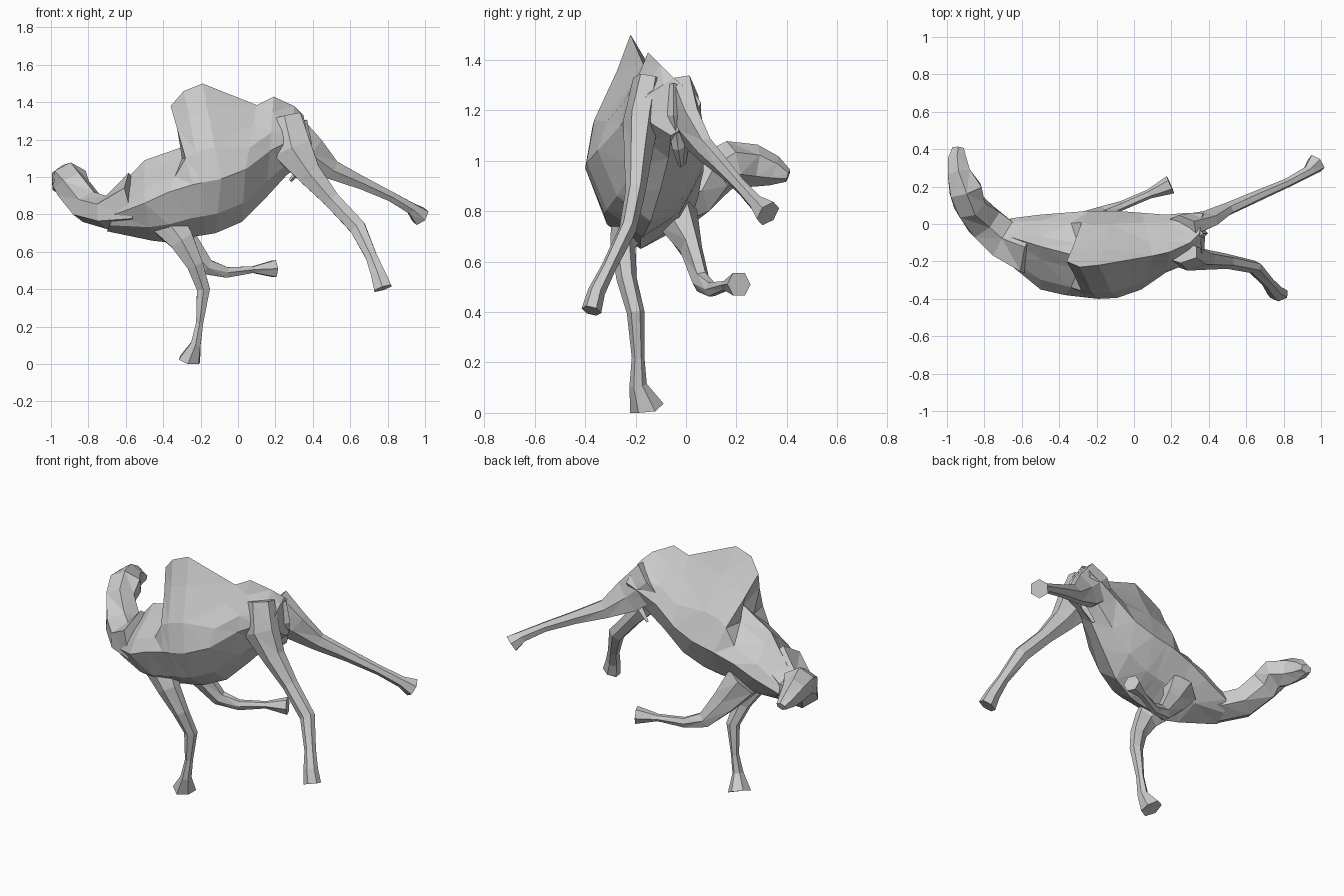
import bpy, bmesh, math
from mathutils import Vector


def loft(name, rings):
    """Join rings of equal point count into one closed, faceted surface."""
    bm = bmesh.new()
    vs = [[bm.verts.new((p[0], p[1], max(p[2], 0))) for p in r] for r in rings]
    n = len(rings[0])
    for a, b in zip(vs, vs[1:]):
        for i in range(n):
            j = (i + 1) % n
            bm.faces.new((a[i], a[j], b[j], b[i]))
    bm.faces.new(vs[0][::-1])
    bm.faces.new(vs[-1])
    bmesh.ops.triangulate(bm, faces=bm.faces[:])
    bmesh.ops.recalc_face_normals(bm, faces=bm.faces[:])
    me = bpy.data.meshes.new(name)
    bm.to_mesh(me)
    bm.free()
    ob = bpy.data.objects.new(name, me)
    bpy.context.collection.objects.link(ob)
    return ob


def tube(name, path, ref, sides=6):
    """Path rows: x, y, z, radius along ref axis, radius across it."""
    c = [Vector(p[:3]) for p in path]
    rings = []
    for i, p in enumerate(path):
        t = (c[min(i + 1, len(c) - 1)] - c[max(i - 1, 0)]).normalized()
        u = (Vector(ref) - t * t.dot(Vector(ref))).normalized()
        v = t.cross(u)
        rings.append([c[i] + u * p[3] * math.cos(a) + v * p[4] * math.sin(a)
                      for a in (math.tau * k / sides for k in range(sides))])
    return loft(name, rings)


def body_ring(x, y_r, y_l, z_m, top, bottom):
    """Ten-point section: ridge, flanks and keel, with bulged points between."""
    top, bottom = Vector(top), Vector(bottom)
    right, left = Vector((x, y_r, z_m)), Vector((x, y_l, z_m))
    mid = (right + left) / 2

    def between(a, b, f, bulge):
        p = a.lerp(b, f)
        return p + (p - mid) * bulge

    return [top,
            between(top, right, .3, .02), between(top, right, .7, .12),
            right, between(right, bottom, .5, .28), bottom,
            between(bottom, left, .5, .28), left,
            between(left, top, .3, .12), between(left, top, .7, .02)]


# Trunk with the hump: x, right y, left y, widest z, ridge point, keel point
sections = [
    (-.66, -.22, .03, .80, (-.66, -.07, .92), (-.70, -.10, .71)),
    (-.50, -.35, .05, .86, (-.50, -.12, 1.09), (-.46, -.16, .66)),
    (-.37, -.38, .06, .92, (-.27, -.18, 1.17), (-.37, -.18, .65)),
    (-.24, -.395, .07, .96, (-.36, -.20, 1.38), (-.25, -.18, .68)),
    (-.19, -.40, .07, .97, (-.29, -.23, 1.46), (-.18, -.18, .69)),
    (-.09, -.395, .07, .99, (-.19, -.22, 1.50), (-.12, -.17, .70)),
    (.04, -.35, .06, 1.04, (.10, -.17, 1.385), (.02, -.14, .76)),
    (.17, -.26, .05, 1.14, (.19, -.15, 1.43), (.15, -.10, .89)),
    (.29, -.21, .06, 1.20, (.30, -.10, 1.38), (.26, -.07, 1.01)),
    (.37, -.18, .06, 1.23, (.35, -.05, 1.33), (.38, -.06, 1.10)),
]
loft("body_and_hump", [body_ring(*s) for s in sections])

# Neck dipping forward, then turning sideways into the head
tube("neck_and_head", [
    (-.54, -.14, .86, .17, .15),
    (-.70, -.08, .81, .09, .12),
    (-.80, .01, .84, .09, .11),
    (-.88, .10, .94, .10, .09),
    (-.90, .18, .99, .09, .10),
    (-.935, .27, .98, .085, .07),
    (-.945, .35, .96, .06, .055),
    (-.94, .405, .94, .025, .035),
], (0, 0, 1))

# Legs: thigh or shoulder, joints, and flared foot
legs = {
    "front_right_leg": [
        (-.38, -.21, .77, .09, .11), (-.30, -.25, .66, .05, .075),
        (-.23, -.235, .53, .04, .05), (-.185, -.20, .40, .035, .04),
        (-.205, -.19, .22, .025, .022), (-.225, -.19, .11, .035, .03),
        (-.26, -.155, .015, .07, .065)],
    "front_left_leg": [
        (-.37, -.04, .78, .09, .11), (-.28, .02, .65, .045, .08),
        (-.17, .06, .52, .035, .05), (-.06, .10, .49, .025, .032),
        (.08, .16, .505, .025, .02), (.195, .21, .51, .05, .052)],
    "hind_right_leg": [
        (.25, -.15, 1.32, .06, .10), (.29, -.18, 1.15, .07, .12),
        (.38, -.19, 1.02, .055, .075), (.50, -.20, .88, .04, .05),
        (.64, -.23, .73, .035, .05), (.715, -.31, .57, .03, .035),
        (.75, -.355, .48, .035, .045), (.775, -.375, .405, .04, .055)],
    "hind_left_leg": [
        (.25, -.02, 1.25, .07, .13), (.38, .02, 1.13, .05, .11),
        (.50, .08, 1.04, .035, .06), (.66, .15, .97, .03, .04),
        (.82, .22, .895, .025, .03), (.93, .28, .83, .03, .035),
        (.975, .325, .79, .055, .055)],
}
for name, path in legs.items():
    tube(name, path, (0, 1, 0))

# Thin tail tucked between the hind legs
tube("tail", [
    (.34, -.05, 1.30, .03, .03), (.37, -.05, 1.18, .025, .025),
    (.34, -.03, 1.05, .025, .02), (.28, -.02, .98, .01, .01),
], (0, 1, 0), sides=4)
